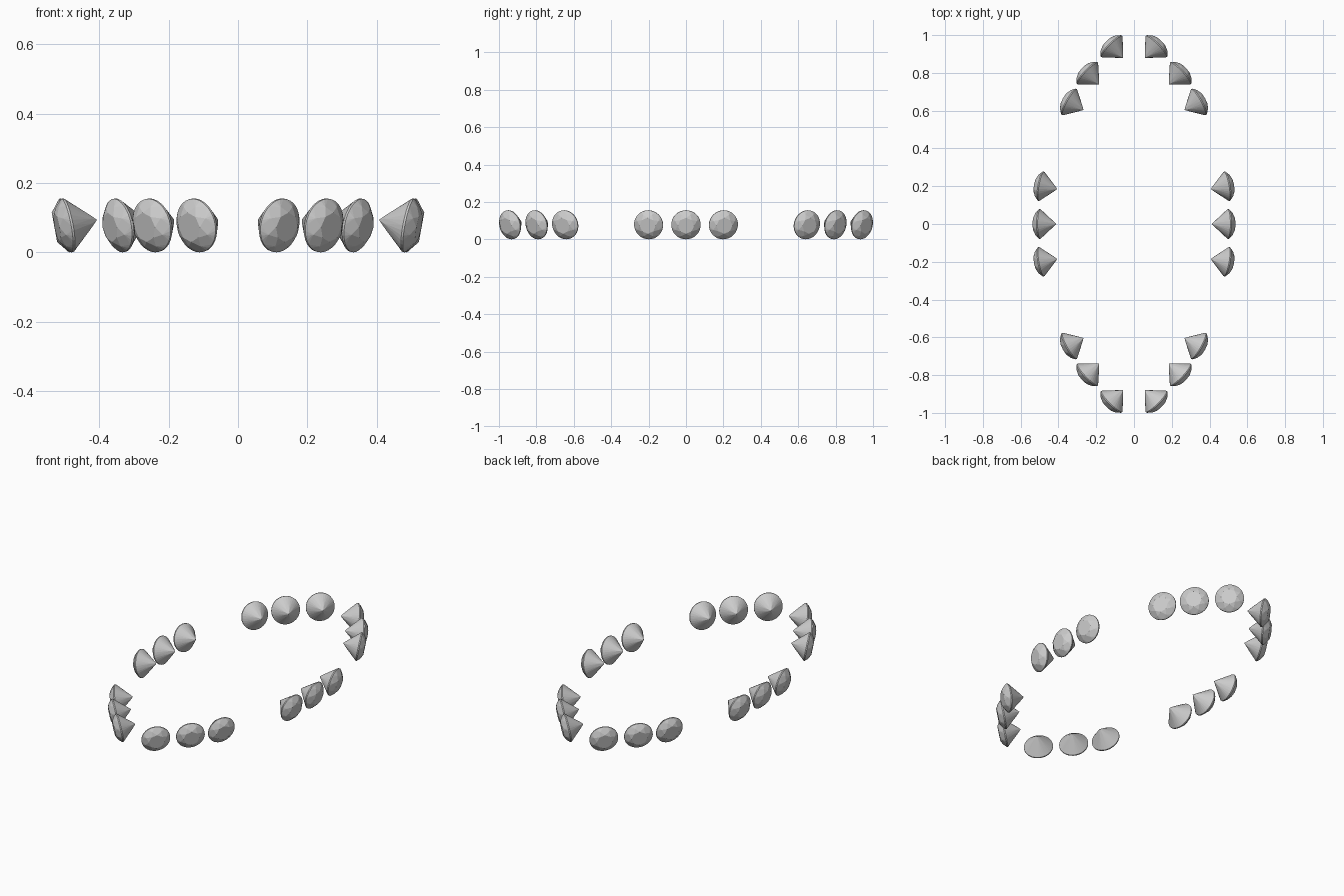
import bpy, bmesh
from math import sin, cos, pi, radians
from mathutils import Vector

if "Cube" in bpy.data.objects:
    bpy.data.objects.remove(bpy.data.objects["Cube"])

R = 0.0785            # girdle radius
TILT = radians(10.5)  # outward axis dips downwards
CROWN, BAND, PAVILION = 0.028, 0.003, 0.088


def ring(bm, count, radius, z, offset=0.0):
    for i in range(count):
        a = offset + 2 * pi * i / count
        bm.verts.new((radius * cos(a), radius * sin(a), z))


# Brilliant-cut stone, table towards +z and point towards -z
def make_gem_mesh():
    bm = bmesh.new()
    h = CROWN
    ring(bm, 8, 0.55 * R, BAND + h)                      # table
    ring(bm, 8, 0.80 * R, BAND + 0.58 * h, pi / 8)       # star and kite corners
    ring(bm, 32, R, BAND)                                # girdle, upper edge
    ring(bm, 32, R, -BAND)                               # girdle, lower edge
    ring(bm, 8, 0.22 * R, -BAND - 0.80 * (PAVILION - BAND), pi / 8)
    bm.verts.new((0, 0, -PAVILION))                      # point
    bmesh.ops.convex_hull(bm, input=bm.verts[:])
    bmesh.ops.dissolve_limit(bm, angle_limit=radians(0.5),
                             verts=bm.verts[:], edges=bm.edges[:])
    bmesh.ops.recalc_face_normals(bm, faces=bm.faces[:])
    mesh = bpy.data.meshes.new("gem")
    bm.to_mesh(mesh)
    bm.free()
    return mesh


gem_mesh = make_gem_mesh()


# Place one stone facing outwards along (dx, dy)
def place(name, x, y, dx, dy):
    axis = Vector((dx * cos(TILT), dy * cos(TILT), -sin(TILT)))
    ob = bpy.data.objects.new(name, gem_mesh)
    ob.rotation_euler = axis.to_track_quat('Z', 'Y').to_euler()
    ob.location = (x, y, 0.078)
    bpy.context.collection.objects.link(ob)


# Quarter of the oval: x, y, facing angle; mirrored to all four quarters
quarter = [(0.119, 0.941, 45), (0.247, 0.799, 43.5),
           (0.343, 0.646, 29), (0.492, 0.200, 10)]
for sx, side in ((1, "right"), (-1, "left")):
    for sy, end in ((1, "back"), (-1, "front")):
        for i, (x, y, deg) in enumerate(quarter, 1):
            a = radians(deg)
            place(f"gem_{end}_{side}_{i}", sx * x, sy * y,
                  sx * cos(a), sy * sin(a))
    place(f"gem_middle_{side}", sx * 0.499, 0, sx, 0)
